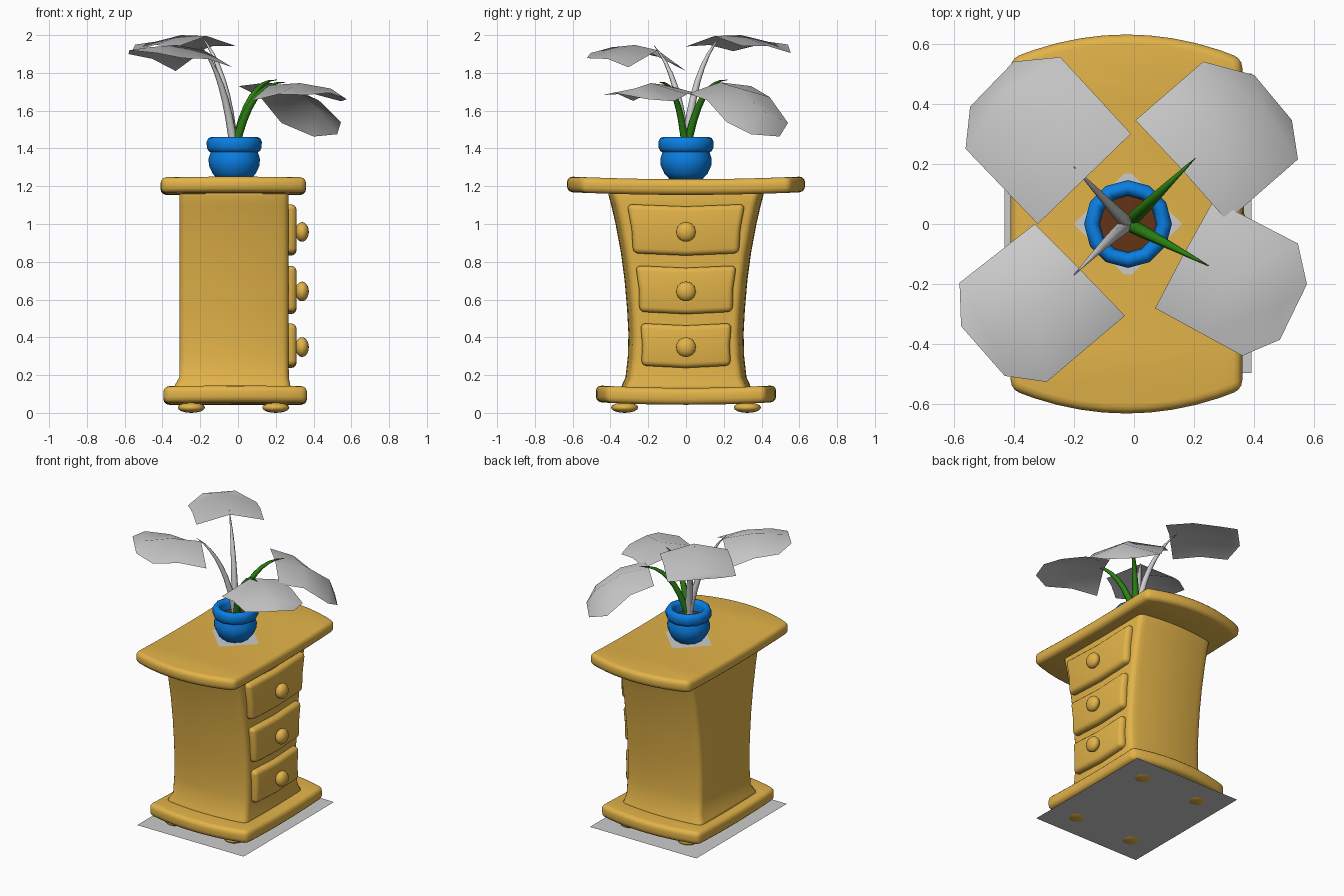
import bpy, bmesh, math
from mathutils import Vector

if "Cube" in bpy.data.objects:
    bpy.data.objects.remove(bpy.data.objects["Cube"])


def material(name, rgb):
    m = bpy.data.materials.new(name)
    m.diffuse_color = (*rgb, 1)
    m.use_nodes = True
    m.node_tree.nodes["Principled BSDF"].inputs["Base Color"].default_value = m.diffuse_color
    return m


WOOD = material("golden wood", (0.76, 0.45, 0.066))
BLUE = material("blue glaze", (0.003, 0.21, 0.76))
SOIL = material("brown soil", (0.13, 0.033, 0.008))
GREEN = material("stem green", (0.025, 0.22, 0.006))
GREY = material("pale grey", (0.6, 0.6, 0.6))


def finish(name, bm, mat, smooth=40, closed=True):
    if closed:
        bmesh.ops.recalc_face_normals(bm, faces=bm.faces)
    me = bpy.data.meshes.new(name)
    bm.to_mesh(me)
    bm.free()
    me.materials.append(mat)
    ob = bpy.data.objects.new(name, me)
    bpy.context.collection.objects.link(ob)
    bpy.ops.object.select_all(action='DESELECT')
    ob.select_set(True)
    bpy.context.view_layer.objects.active = ob
    bpy.ops.object.shade_smooth_by_angle(angle=math.radians(smooth))
    return ob


def loft(rings):
    """Closed solid through rings of points with equal counts."""
    bm = bmesh.new()
    vs = [[bm.verts.new(p) for p in r] for r in rings]
    n = len(vs[0])
    for a, b in zip(vs, vs[1:]):
        for i in range(n):
            j = (i + 1) % n
            bm.faces.new((a[i], a[j], b[j], b[i]))
    bm.faces.new(vs[0][::-1])
    bm.faces.new(vs[-1])
    bmesh.ops.recalc_face_normals(bm, faces=bm.faces)
    return bm


def round_edges(bm, width, segs=3):
    edges = [e for e in bm.edges if e.calc_face_angle(0) > 0.6]
    bmesh.ops.bevel(bm, geom=edges, offset=width, segments=segs, profile=0.5,
                    affect='EDGES', clamp_overlap=True)


def footprint(z, x0, x1, corner, middle, n=10):
    """Rectangle whose two y ends bulge from corner to middle half-width."""
    side = []
    for i in range(n + 1):
        t = 2 * i / n - 1
        side.append((x0 + (x1 - x0) * i / n, corner + (middle - corner) * (1 - t * t)))
    return [(x, -y, z) for x, y in side] + [(x, y, z) for x, y in reversed(side)]


def slab(name, z0, z1, x0, x1, corner, middle, dip):
    """Rounded board that sags slightly in the middle."""
    bm = loft([footprint(z, x0, x1, corner, middle) for z in (z0, z1)])
    for k in range(-3, 4):
        bmesh.ops.bisect_plane(bm, geom=bm.verts[:] + bm.edges[:] + bm.faces[:],
                               plane_co=(0, k * corner / 4, 0), plane_no=(0, 1, 0))
    round_edges(bm, 0.03)
    for v in bm.verts:
        v.co.z += dip * (v.co.y / middle) ** 2
    finish(name, bm, WOOD)


# Cabinet boards
slab("cabinet_top", 1.154, 1.237, -0.41, 0.36, 0.55, 0.63, 0.015)
slab("cabinet_base", 0.043, 0.132, -0.395, 0.365, 0.42, 0.477, 0.014)

# Flared cabinet body: z, outward flare in x, half-width
body = [(0.11, 0.03, 0.35), (0.15, 0.022, 0.338), (0.19, 0.0, 0.32), (0.3, 0, 0.308),
        (0.42, 0, 0.305), (0.55, 0, 0.312), (0.7, 0, 0.325), (0.85, 0, 0.345),
        (1.0, 0, 0.373), (1.1, 0, 0.396), (1.18, 0, 0.418)]
bm = loft([footprint(z, -0.31 - f, 0.268 + f * 0.4, w - 0.03, w) for z, f, w in body])
round_edges(bm, 0.03)
finish("cabinet_body", bm, WOOD)


def ball(name, loc, size, mat, u=20, v=12):
    bm = bmesh.new()
    bmesh.ops.create_uvsphere(bm, u_segments=u, v_segments=v, radius=1)
    for p in bm.verts:
        p.co = Vector((p.co.x * size[0], p.co.y * size[1], p.co.z * size[2])) + Vector(loc)
    finish(name, bm, mat, 80)


# Drawers with knobs: bottom z, top z, half-widths bottom and top, knob z
for i, (z0, z1, w0, w1, kz) in enumerate([(0.25, 0.475, 0.237, 0.242, 0.35),
                                          (0.535, 0.78, 0.247, 0.267, 0.645),
                                          (0.845, 1.105, 0.28, 0.312, 0.96)]):
    zm, wm = (z0 + z1) / 2, (w0 + w1) / 2 - 0.008
    prof = [(-w0, z0), (0, z0 - 0.012), (w0, z0), (wm, zm),
            (w1, z1), (0, z1 - 0.012), (-w1, z1), (-wm, zm)]
    bm = loft([[(x, y, z) for y, z in prof] for x in (0.24, 0.31)])
    round_edges(bm, 0.028)
    finish(f"drawer_{i + 1}", bm, WOOD)
    ball(f"knob_{i + 1}", (0.339, 0, kz - 0.002), (0.036, 0.052, 0.052), WOOD)

# Feet
for x in (-0.247, 0.2):
    for y in (-0.325, 0.325):
        ball("foot", (x, y, 0.028), (0.072, 0.072, 0.028), WOOD, 16, 8)


def flat_plate(name, pts, mat):
    bm = bmesh.new()
    bm.faces.new([bm.verts.new(p) for p in pts])
    finish(name, bm, mat, closed=False)


# Grey plates on the floor and beneath the pot
flat_plate("floor_plate", [(-0.43, -0.495, 0.008), (0.39, -0.495, 0.008),
                           (0.39, 0.5, 0.008), (-0.43, 0.5, 0.008)], GREY)
flat_plate("pot_mat", [(-0.2, 0, 1.2382), (-0.02, -0.18, 1.2382),
                       (0.16, 0, 1.2382), (-0.02, 0.18, 1.2382)], GREY)


def circle(r, z, n=12):
    return [(-0.02 + r * math.cos(2 * math.pi * i / n),
             r * math.sin(2 * math.pi * i / n), z) for i in range(n)]


# Pot and soil
pot = [(0.085, 1.235), (0.115, 1.268), (0.134, 1.31), (0.136, 1.345), (0.125, 1.38),
       (0.136, 1.386), (0.145, 1.403), (0.146, 1.435), (0.136, 1.455), (0.12, 1.461),
       (0.104, 1.455), (0.095, 1.435), (0.093, 1.37)]
finish("pot", loft([circle(r, z) for r, z in pot]), BLUE, 60)
finish("soil", loft([circle(0.094, 1.365), circle(0.0935, 1.39)]), SOIL)


def stem(name, ctrl, tip, mat, n=8, sides=6):
    """Tapering stalk along a quadratic curve."""
    a, b, c = Vector((-0.02, 0, 1.38)), Vector(ctrl), Vector(tip)
    rings = []
    for i in range(n + 1):
        t = i / n
        p = a * (1 - t) ** 2 + b * 2 * t * (1 - t) + c * t * t
        q = ((b - a) * (1 - t) + (c - b) * t).to_track_quat('Z', 'Y')
        r = 0.022 * (1 - t ** 1.7) + 0.001
        rings.append([p + q @ Vector((r * math.cos(k * math.tau / sides),
                                      r * math.sin(k * math.tau / sides), 0))
                      for k in range(sides)])
    finish(name, loft(rings), mat, 70)


stem("stem_back_left", (-0.05, 0.03, 1.83), (-0.2, 0.19, 2.0), GREY)
stem("stem_front_left", (-0.065, -0.03, 1.79), (-0.2, -0.17, 1.945), GREY)
stem("stem_back_right", (0.05, 0.07, 1.77), (0.205, 0.22, 1.763), GREEN)
stem("stem_front_right", (0.06, -0.04, 1.76), (0.25, -0.14, 1.75), GREEN)


def leaf(name, a, m, b, o1, o2, o3, o4, lift, arch):
    """Arched sheet: inner edge a-m-b, outer edge o1 (by b) round to o4 (by a)."""
    a, m, b, o1, o2, o3, o4 = map(Vector, (a, m, b, o1, o2, o3, o4))
    up = Vector((0, 0, 1))
    t = (o1 + o2 + o3 + o4) / 4 + up * lift
    c = (m + t) / 2 + up * arch
    s1, s2 = (b + o1) / 2 + up * arch, (a + o4) / 2 + up * arch
    bm = bmesh.new()
    v = [bm.verts.new(p) for p in (a, m, b, s1, c, s2, o1, o2, o3, o4, t)]
    for f in ((0, 1, 4, 5), (1, 2, 3, 4), (4, 3, 6, 10), (5, 4, 10, 9),
              (10, 6, 7), (10, 7, 8), (10, 8, 9)):
        face = bm.faces.new([v[i] for i in f])
        face.normal_update()
        if face.normal.z < 0:
            face.normal_flip()
    finish(name, bm, GREY, 60, closed=False)


# Leaves
leaf("leaf_back_left", (-0.01, 0.3, 1.942), (-0.165, 0.15, 1.995), (-0.32, 0, 1.94),
     (-0.56, 0.25, 1.915), (-0.545, 0.39, 1.95), (-0.4, 0.54, 1.95), (-0.245, 0.555, 1.905),
     0.035, 0.02)
leaf("leaf_front_left", (-0.33, 0, 1.81), (-0.18, -0.15, 1.92), (-0.03, -0.305, 1.83),
     (-0.29, -0.525, 1.878), (-0.43, -0.505, 1.905), (-0.575, -0.34, 1.92),
     (-0.58, -0.195, 1.9), 0.035, 0.02)
leaf("leaf_back_right", (0.31, 0.01, 1.69), (0.16, 0.18, 1.75), (0.005, 0.345, 1.73),
     (0.23, 0.54, 1.535), (0.4, 0.495, 1.463), (0.525, 0.345, 1.475), (0.545, 0.215, 1.54),
     0.1, 0.04)
leaf("leaf_front_right", (0.07, -0.28, 1.652), (0.165, -0.1, 1.735), (0.265, 0.08, 1.685),
     (0.545, -0.065, 1.65), (0.575, -0.2, 1.66), (0.485, -0.385, 1.695), (0.36, -0.438, 1.683),
     0.045, 0.02)
